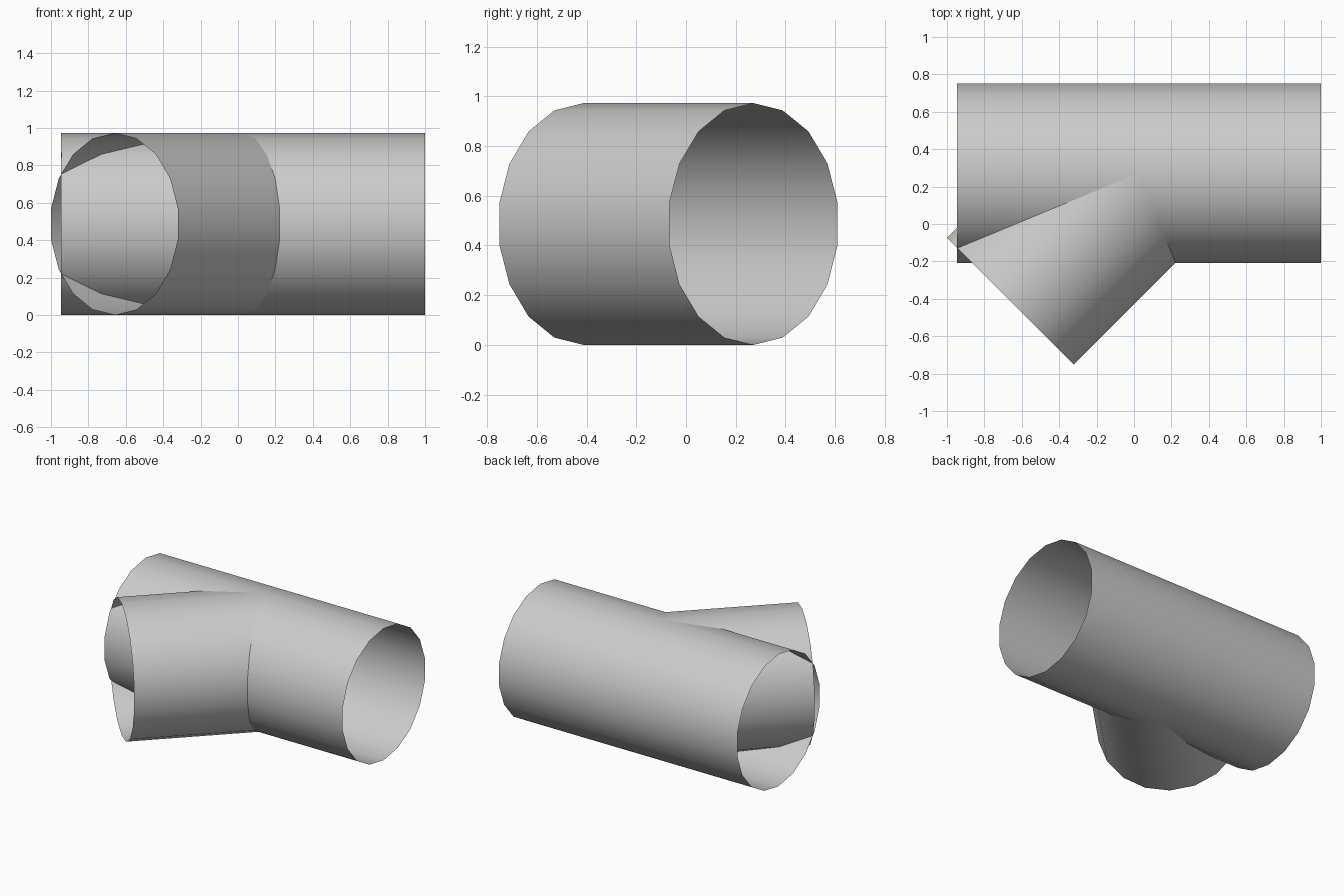
import bpy
from math import radians, sin, cos

if "Cube" in bpy.data.objects:
    bpy.data.objects.remove(bpy.data.objects["Cube"])

RADIUS, SIDES = 0.4865, 18
FLAT = RADIUS * cos(radians(180 / SIDES))   # half width across the side flats
AXIS_Y = 0.75 - FLAT + 0.001                # height of the main axis in plan


def tube(name, start, length, angle):
    """Open thin tube lying flat, running from start; angle 0 points to the front."""
    a = radians(angle)
    mid = (start[0] + sin(a) * length / 2, start[1] - cos(a) * length / 2, RADIUS)
    bpy.ops.mesh.primitive_cylinder_add(
        vertices=SIDES, radius=RADIUS, depth=length, end_fill_type='NOTHING',
        location=mid, rotation=(radians(90), 0, a))
    obj = bpy.context.object
    obj.name = name
    bpy.ops.object.shade_smooth_by_angle(angle=radians(40))
    return obj


# Straight main pipe along x
tube("main_pipe", (-0.945, AXIS_Y), 1.945, 90)

# Branch pipe leaving the main axis at 45 degrees towards front left
tube("branch_pipe", (0.024, AXIS_Y), 0.968, -45)
